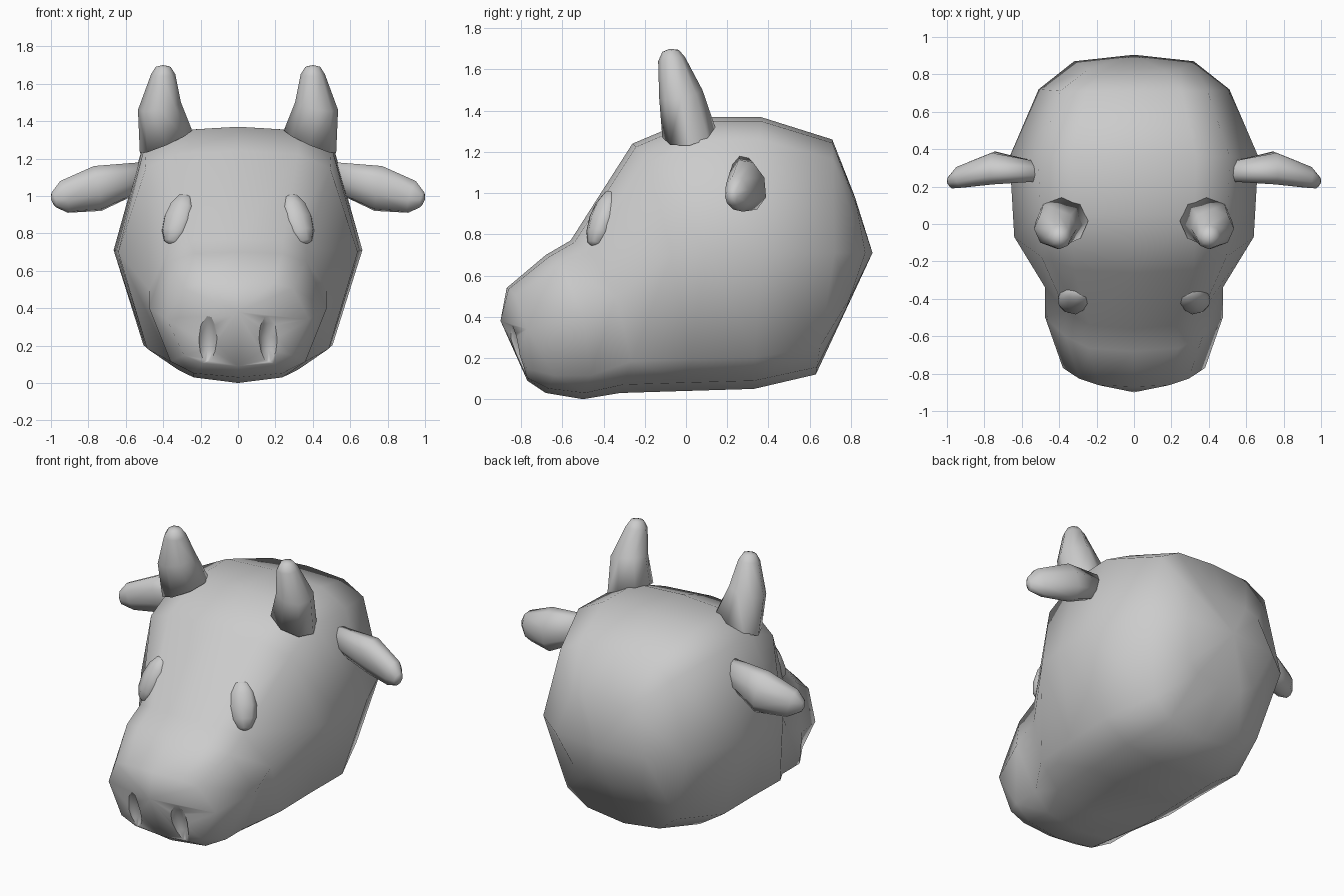
import bpy, bmesh, math
from mathutils import Vector, Euler, Matrix

if "Cube" in bpy.data.objects:
    bpy.data.objects.remove(bpy.data.objects["Cube"])


def smooth(obj, angle):
    bpy.ops.object.select_all(action='DESELECT')
    obj.select_set(True)
    bpy.context.view_layer.objects.active = obj
    bpy.ops.object.shade_smooth_by_angle(angle=math.radians(angle))


def finish(name, bm, angle=80):
    bmesh.ops.recalc_face_normals(bm, faces=bm.faces)
    mesh = bpy.data.meshes.new(name)
    bm.to_mesh(mesh)
    bm.free()
    obj = bpy.data.objects.new(name, mesh)
    bpy.context.collection.objects.link(obj)
    smooth(obj, angle)
    return obj


def loft(name, rings, start=None, end=None, side=1, angle=100):
    """Skin a list of point rings; close ends with a fan to a point or a flat cap."""
    bm = bmesh.new()
    vs = [[bm.verts.new((p[0] * side, p[1], p[2])) for p in r] for r in rings]
    n = len(vs[0])
    for a, b in zip(vs, vs[1:]):
        for i in range(n):
            j = (i + 1) % n
            bm.faces.new((a[i], a[j], b[j], b[i]))
    for ring, tip in ((vs[0], start), (vs[-1], end)):
        if tip is None:
            bm.faces.new(ring)
        else:
            c = bm.verts.new(tip)
            for i in range(n):
                bm.faces.new((c, ring[i], ring[(i + 1) % n]))
    return finish(name, bm, angle)


def ellipse(center, u, v, n=8):
    c, u, v = Vector(center), Vector(u), Vector(v)
    return [c + u * math.cos(2 * math.pi * i / n) + v * math.sin(2 * math.pi * i / n)
            for i in range(n)]


def ellipsoid(name, loc, radii, rot, side, seg=8, rings=6):
    bm = bmesh.new()
    bmesh.ops.create_uvsphere(bm, u_segments=seg, v_segments=rings, radius=1)
    m = Matrix.LocRotScale(Vector(loc), Euler(rot), Vector(radii))
    bmesh.ops.transform(bm, matrix=Matrix.Diagonal((side, 1, 1, 1)) @ m, verts=bm.verts)
    return finish(name, bm)


# Head: twelve-sided sections from nose to back of skull
half = [(0, 1), (0.5, 0.97), (0.77, 0.83), (1, 0), (0.76, -0.77), (0.5, -0.94), (0, -1)]
profile = half + [(-u, w) for u, w in half[-2:0:-1]]
# top y, z; middle y, z, half width; bottom y, z; roundness of the brow
sections = [
    (-0.87, 0.54, -0.77, 0.34, 0.38, -0.77, 0.09, 3),
    (-0.68, 0.70, -0.50, 0.40, 0.475, -0.68, 0.03, 3),
    (-0.56, 0.77, -0.34, 0.50, 0.475, -0.50, 0.00, 3),
    (-0.26, 1.24, -0.07, 0.70, 0.64, -0.32, 0.03, 3),
    (0.05, 1.37, 0.10, 0.71, 0.65, 0.00, 0.04, 1),
    (0.36, 1.37, 0.36, 0.71, 0.665, 0.33, 0.05, 1),
    (0.71, 1.26, 0.72, 0.71, 0.51, 0.63, 0.12, 1),
    (0.82, 0.98, 0.87, 0.71, 0.32, 0.77, 0.42, 1),
]


def head_ring(ty, tz, my, mz, hw, by, bz, power):
    pts = []
    for u, w in profile:
        ey, ez = (ty, tz) if w > 0 else (by, bz)
        t = abs(w)
        f = t ** power if w > 0 else t
        pts.append((u * hw, my + (ey - my) * f, mz + (ez - mz) * t))
    return pts


head = loft("head", [head_ring(*s) for s in sections],
            start=(0, -0.9, 0.38), end=(0, 0.905, 0.71))

# Nostrils cut into the muzzle
for s in (1, -1):
    cutter = ellipsoid("nostril_cutter", (0.165, -0.835, 0.235), (0.055, 0.05, 0.15),
                       (0.3, 0, 0), s)
    cutter.hide_render = True
    mod = head.modifiers.new("nostril", 'BOOLEAN')
    mod.operation = 'DIFFERENCE'
    mod.object = cutter
    bpy.context.view_layer.objects.active = head
    bpy.ops.object.modifier_apply(modifier=mod.name)
    bpy.data.objects.remove(cutter)
smooth(head, 60)

for s, label in ((1, "left"), (-1, "right")):
    # Eyes
    ellipsoid("eye_" + label, (0.32, -0.405, 0.875), (0.085, 0.06, 0.152),
              (-0.42, -0.12, 0.5), s)
    # Horns
    loft("horn_" + label, [
        ellipse((0.385, 0.015, 1.29), (0.14, 0, -0.06), (0, 0.13, 0.02)),
        ellipse((0.42, -0.025, 1.48), (0.115, 0, -0.02), (0, 0.105, 0.02)),
        ellipse((0.40, -0.07, 1.65), (0.065, 0, 0), (0, 0.065, 0.01)),
        ellipse((0.40, -0.075, 1.69), (0.04, 0, 0), (0, 0.04, 0.005)),
    ], end=(0.40 * s, -0.08, 1.70), side=s)
    # Ears
    loft("ear_" + label, [
        ellipse((0.52, 0.28, 1.10), (0, 0.055, 0.02), (0, -0.02, 0.08)),
        ellipse((0.75, 0.30, 1.04), (0.01, 0.08, 0.035), (0.02, -0.045, 0.12)),
        ellipse((0.93, 0.25, 0.995), (0.02, 0.055, 0.02), (0.02, -0.025, 0.085)),
        ellipse((0.985, 0.22, 0.98), (0.01, 0.03, 0), (0.01, 0, 0.04)),
    ], end=(1.0 * s, 0.22, 0.98), side=s)
